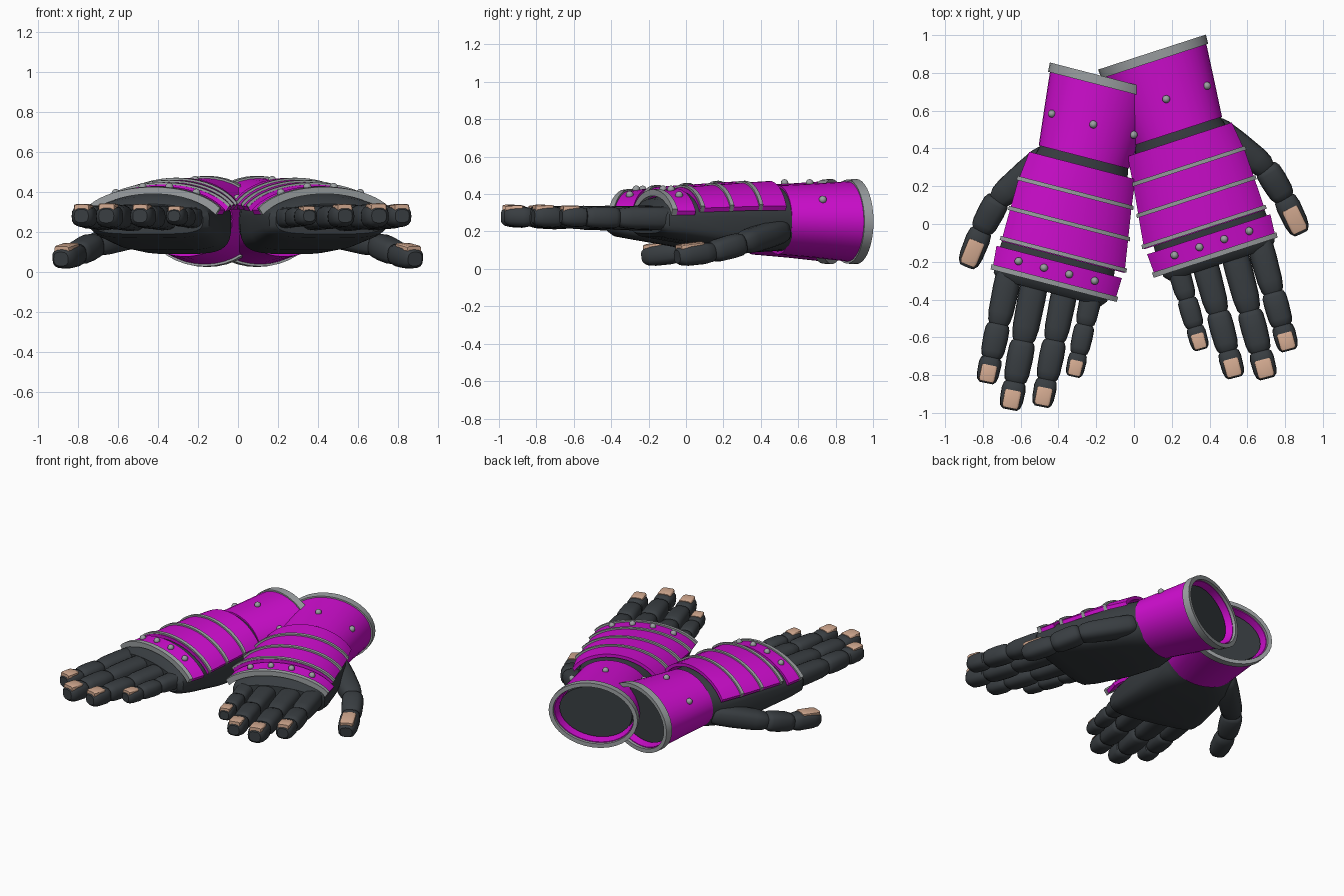
import bpy, bmesh
from math import sin, cos, pi, radians, sqrt, copysign
from mathutils import Vector, Matrix

cube = bpy.data.objects.get("Cube")
if cube:
    bpy.data.objects.remove(cube, do_unlink=True)


def material(name, rgb):
    m = bpy.data.materials.new(name)
    m.use_nodes = True
    m.diffuse_color = (*rgb, 1)
    m.node_tree.nodes["Principled BSDF"].inputs["Base Color"].default_value = (*rgb, 1)
    return m


MAGENTA = material("magenta_armour", (0.62, 0.004, 0.62))
DARK = material("dark_glove", (0.04, 0.047, 0.053))
GREY = material("grey_trim", (0.33, 0.35, 0.36))
NAIL = material("nail_peach", (0.65, 0.40, 0.28))

# Hand frame: x points to the thumb, -y to the fingertips, origin at the cuff opening
LEFT = Matrix.Translation((0.095, 0.91, 0)) @ Matrix.Rotation(radians(18), 4, 'Z')
RIGHT = (Matrix.Translation((-0.155, 0.78, 0)) @ Matrix.Rotation(radians(-14.5), 4, 'Z')
         @ Matrix.Diagonal((-1, 1, 1, 1)))
made = []


def place(bm, name, mat):
    """Make the left and the mirrored right copy of a part."""
    for side, matrix in (("left", LEFT), ("right", RIGHT)):
        part = bm.copy()
        part.transform(matrix)
        bmesh.ops.recalc_face_normals(part, faces=part.faces)
        mesh = bpy.data.meshes.new(f"{side}_{name}")
        part.to_mesh(mesh)
        part.free()
        mesh.materials.append(mat)
        ob = bpy.data.objects.new(f"{side}_{name}", mesh)
        bpy.context.collection.objects.link(ob)
        made.append(ob)
    bm.free()


def loft(bm, rings, caps=True, loop=False):
    vs = [[bm.verts.new(p) for p in ring] for ring in rings]
    pairs = list(zip(vs, vs[1:])) + ([(vs[-1], vs[0])] if loop else [])
    for a, b in pairs:
        for i in range(len(a)):
            j = (i + 1) % len(a)
            bm.faces.new((a[i], a[j], b[j], b[i]))
    if caps and not loop:
        bm.faces.new(vs[0])
        bm.faces.new(vs[-1])
    return bm


def power(v, p):
    return copysign(abs(v) ** (2 / p), v)


def oval(d, z, a, top, bottom=None, p=2, n=36):
    """Cross-section at distance d, with its own rounding below."""
    ring = []
    for i in range(n):
        t = 2 * pi * i / n
        c, s = cos(t), sin(t)
        q = 2 if s >= 0 else p
        ring.append(Vector((a * power(c, q), -d, z + power(s, q) * (top if s >= 0 else bottom or top))))
    return ring


def segment(bm, p0, p1, r, profile, flat=0.9, p=2.7, n=16):
    """Rounded finger segment between two points."""
    p0, p1 = Vector(p0), Vector(p1)
    axis = (p1 - p0).normalized()
    side = axis.cross(Vector((0, 0, 1))).normalized()
    up = side.cross(axis)
    rings = []
    for t, k in profile:
        c = p0.lerp(p1, t)
        rings.append([c + side * r * k * power(cos(2 * pi * i / n), p)
                      + up * r * k * flat * power(sin(2 * pi * i / n), p) for i in range(n)])
    return loft(bm, rings)


# Glove body: wrist, palm and back of the hand
place(loft(bmesh.new(), [
    oval(0.06, 0.253, 0.245, 0.175),
    oval(0.40, 0.262, 0.235, 0.17),
    oval(0.46, 0.265, 0.245, 0.172, 0.17, 3),
    oval(0.56, 0.27, 0.27, 0.165, 0.18, 4),
    oval(0.80, 0.28, 0.295, 0.14, 0.17, 4.5),
    oval(1.06, 0.28, 0.315, 0.12, 0.125, 4.5),
    oval(1.15, 0.275, 0.31, 0.10, 0.105, 4),
    oval(1.18, 0.27, 0.285, 0.07, 0.08, 4)]), "glove_body", DARK)

# Hollow forearm cuff and its end ring
place(loft(bmesh.new(), [
    oval(0.44, 0.262, 0.22, 0.155), oval(0.44, 0.262, 0.247, 0.185),
    oval(0.24, 0.258, 0.268, 0.198), oval(0.02, 0.253, 0.29, 0.217),
    oval(0.02, 0.253, 0.266, 0.194), oval(0.12, 0.253, 0.25, 0.18)], caps=False),
    "forearm_cuff", MAGENTA)
place(loft(bmesh.new(), [
    oval(0.0, 0.253, 0.30, 0.228), oval(0.05, 0.253, 0.297, 0.225),
    oval(0.05, 0.253, 0.27, 0.198), oval(0.0, 0.253, 0.272, 0.20)], loop=True),
    "cuff_ring", GREY)

# Armour plates: (distance, centre, half width, edge height, top height)
HAND = [(0.485, -0.003, 0.29, 0.335, 0.47), (0.65, -0.003, 0.31, 0.335, 0.46),
        (0.98, -0.025, 0.337, 0.325, 0.437)]
KNUCKLE = [(1.01, -0.012, 0.343, 0.31, 0.43), (1.135, -0.015, 0.335, 0.31, 0.415)]


def sample(keys, d):
    for k0, k1 in zip(keys, keys[1:]):
        if d <= k1[0] or k1 is keys[-1]:
            t = (d - k0[0]) / (k1[0] - k0[0])
            return [a + (b - a) * t for a, b in zip(k0, k1)]


def arch_height(u, key):
    c = (u - key[1]) / key[2] * cos(radians(25))
    low = sin(radians(25))
    return key[3] + (key[4] - key[3]) * (sqrt(1 - c * c) - low) / (1 - low)


def arch(key, grow=0.0, thick=0.022, n=20):
    d, mid, w = key[:3]
    outer, inner = [], []
    for i in range(n + 1):
        u = -cos(pi * (25 + 130 * i / n) / 180) / cos(radians(25))
        z = arch_height(mid + w * u, key)
        outer.append(Vector((mid + (w + grow) * u, -d, z + grow)))
        inner.append(Vector((mid + (w - 0.012) * u, -d, z - thick)))
    return outer + inner[::-1]


for name, keys in (("hand_plate", HAND), ("knuckle_plate", KNUCKLE)):
    place(loft(bmesh.new(), [arch(k) for k in keys]), name, MAGENTA)

# Raised grey bands across the plates
for name, keys, d, width in (("rear_band", HAND, 0.635, 0.022), ("middle_band", HAND, 0.80, 0.022),
                             ("front_band", HAND, 0.965, 0.022), ("knuckle_band", KNUCKLE, 1.125, 0.028)):
    ends = [sample(keys, d - width / 2), sample(keys, d + width / 2)]
    place(loft(bmesh.new(), [arch(k, 0.01, 0.024) for k in ends]), name, GREY)

# Rivets on the knuckles and the cuff
spots = [(u, 1.06, arch_height(u, sample(KNUCKLE, 1.06))) for u in (-0.219, -0.08, 0.058, 0.197)]
spots += [(u, 0.26, 0.258 + 0.197 * sqrt(1 - (u / 0.266) ** 2)) for u in (-0.225, -0.005, 0.222)]
bm = bmesh.new()
for u, d, z in spots:
    bmesh.ops.create_uvsphere(bm, u_segments=12, v_segments=8, radius=0.021,
                              matrix=Matrix.Translation((u, -d, z + 0.004)))
place(bm, "rivets", GREY)

# Fingers and thumb, three segments and a nail each
BONE = [(-0.04, 0.62), (0.02, 0.86), (0.12, 0.97), (0.4, 1), (0.8, 0.95), (0.95, 0.84), (1.03, 0.62)]
TIP = [(-0.05, 0.65), (0.05, 0.9), (0.25, 1), (0.7, 0.96), (0.9, 0.84), (1, 0.6)]
PLATE = [(0, 0.88), (0.08, 1), (0.85, 1), (1, 0.85)]


def digit(name, joints, r):
    bm = bmesh.new()
    for i in range(3):
        segment(bm, joints[i], joints[i + 1], r * (1.06, 1, 0.92)[i], TIP if i == 2 else BONE)
    place(bm, name, DARK)
    a, b = Vector(joints[2]), Vector(joints[3])
    lift = Vector((0, 0, r * 0.6))
    place(segment(bmesh.new(), a.lerp(b, 0.3) + lift, a.lerp(b, 0.95) + lift, r * 0.64,
                  PLATE, flat=0.5, p=5), name + "_nail", NAIL)


def finger(name, base_u, tip_u, stops, r):
    first, last = stops[0], stops[-1]
    digit(name, [(base_u + (tip_u - base_u) * (d - first) / (last - first), -d, 0.27 + 0.01 * i / 3)
                 for i, d in enumerate(stops)], r)


finger("index_finger", 0.232, 0.202, (1.08, 1.41, 1.59, 1.727), 0.066)
finger("middle_finger", 0.09, 0.046, (1.08, 1.465, 1.685, 1.832), 0.07)
finger("ring_finger", -0.075, -0.113, (1.08, 1.42, 1.63, 1.775), 0.066)
finger("little_finger", -0.22, -0.238, (1.08, 1.30, 1.455, 1.579), 0.055)
digit("thumb", [(0.19, -0.48, 0.205), (0.385, -0.77, 0.135), (0.428, -0.95, 0.09), (0.455, -1.155, 0.065)], 0.071)

# Smooth shading with sharp edges kept
bpy.ops.object.select_all(action='DESELECT')
for ob in made:
    ob.select_set(True)
bpy.context.view_layer.objects.active = made[0]
bpy.ops.object.shade_smooth_by_angle(angle=radians(35))
